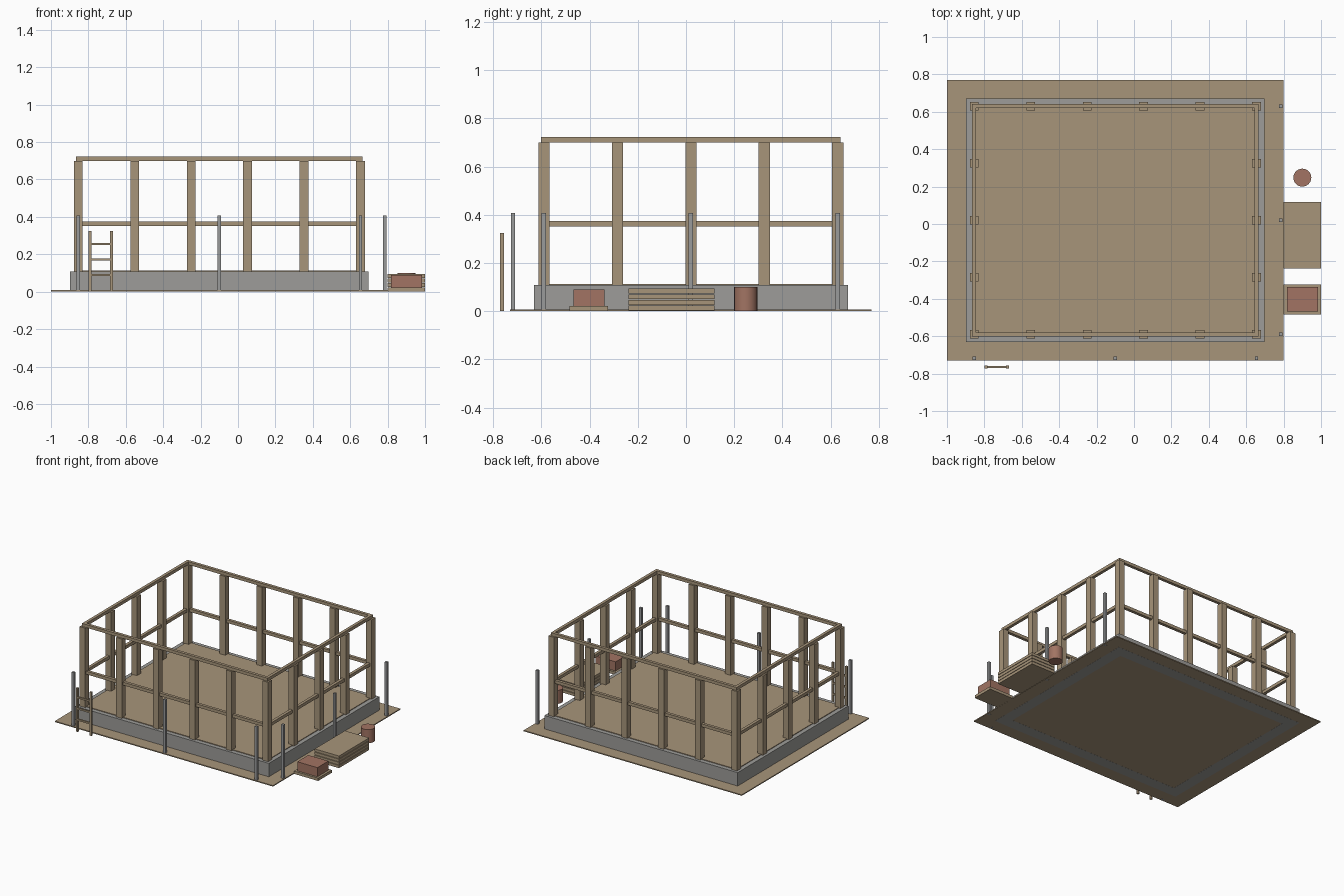
import bpy
import bmesh
from mathutils import Matrix, Vector

cube = bpy.data.objects.get("Cube")
if cube:
    bpy.data.objects.remove(cube)


def material(name, color):
    m = bpy.data.materials.new(name)
    m.use_nodes = True
    m.diffuse_color = (*color, 1)
    m.node_tree.nodes["Principled BSDF"].inputs["Base Color"].default_value = (*color, 1)
    return m


TIMBER = material("timber", (0.39, 0.30, 0.195))
CONCRETE = material("concrete", (0.34, 0.335, 0.32))
STEEL = material("steel", (0.32, 0.325, 0.33))
CLAY = material("clay", (0.36, 0.175, 0.125))


def finish(name, bm, mat):
    bmesh.ops.recalc_face_normals(bm, faces=bm.faces)
    mesh = bpy.data.meshes.new(name)
    bm.to_mesh(mesh)
    bm.free()
    mesh.materials.append(mat)
    obj = bpy.data.objects.new(name, mesh)
    bpy.context.collection.objects.link(obj)
    return obj


def box(name, mat, center, size, base):
    """Box given its plan centre, its size and the height of its underside."""
    bm = bmesh.new()
    spot = Vector((center[0], center[1], base + size[2] / 2))
    bmesh.ops.create_cube(bm, size=1, matrix=Matrix.Translation(spot) @ Matrix.Diagonal((*size, 1)))
    return finish(name, bm, mat)


def frame(name, mat, half_x, half_y, width, base, height):
    """Closed rectangular ring centred on the house; half sizes run to its centre line."""
    bm = bmesh.new()
    loops = []
    for z in (base, base + height):
        for grow in (width / 2, -width / 2):
            loops.append([bm.verts.new((CX + sx * (half_x + grow), CY + sy * (half_y + grow), z))
                          for sx, sy in ((-1, -1), (1, -1), (1, 1), (-1, 1))])
    low_out, low_in, top_out, top_in = loops
    for a, b in ((low_out, low_in), (low_out, top_out), (top_out, top_in), (low_in, top_in)):
        for i in range(4):
            j = (i + 1) % 4
            bm.faces.new((a[i], a[j], b[j], b[i]))
    return finish(name, bm, mat)


# House centre and half spans of the wall centre lines
CX, CY = -0.1, 0.02
HX, HY = 0.755, 0.61

# Site and base
box("ground_slab", TIMBER, (CX, CY), (1.8, 1.502, 0.0075), 0.0005)
frame("foundation", CONCRETE, HX, HY, 0.084, 0, 0.108)
box("floor", TIMBER, (CX, CY), (2 * HX + 0.02, 2 * HY + 0.02, 0.009), 0.104)

# Wall posts around the perimeter
for i in range(6):
    for j in range(5):
        if i in (0, 5) or j in (0, 4):
            spot = (CX - HX + i * HX * 2 / 5, CY - HY + j * HY / 2)
            box("wall_post", TIMBER, spot, (0.046, 0.046, 0.592), 0.108)

# Horizontal rails
frame("middle_rail", TIMBER, HX, HY, 0.022, 0.352, 0.023)
frame("top_beam", TIMBER, HX, HY, 0.022, 0.70, 0.023)

# Scaffold poles along the front and the left side
for k in (-1, 0, 1):
    box("front_pole", STEEL, (CX + k * HX, -0.718), (0.018, 0.018, 0.408), 0)
    box("side_pole", STEEL, (0.785, CY + k * HY), (0.018, 0.018, 0.408), 0)

# Ladder
for x in (-0.791, -0.677):
    box("ladder_rail", TIMBER, (x, -0.764), (0.015, 0.015, 0.325), 0)
for k in range(3):
    box("ladder_rung", TIMBER, (-0.734, -0.764), (0.11, 0.012, 0.012), 0.083 + k * 0.083)

# Stack of planks
for k in range(4):
    box("plank", TIMBER, (0.9, -0.06), (0.2, 0.356, 0.02), 0.003 + k * 0.0235)

# Bricks on a pallet
box("pallet", TIMBER, (0.9, -0.403), (0.2, 0.16, 0.021), 0.001)
box("brick_pile", CLAY, (0.9, -0.403), (0.166, 0.13, 0.068), 0.022)

# Barrel
bm = bmesh.new()
bmesh.ops.create_cone(bm, cap_ends=True, segments=24, radius1=0.048, radius2=0.048,
                      depth=0.1, matrix=Matrix.Translation((0.9, 0.248, 0.05)))
barrel = finish("barrel", bm, CLAY)
bpy.ops.object.select_all(action="DESELECT")
barrel.select_set(True)
bpy.context.view_layer.objects.active = barrel
bpy.ops.object.shade_smooth_by_angle()
